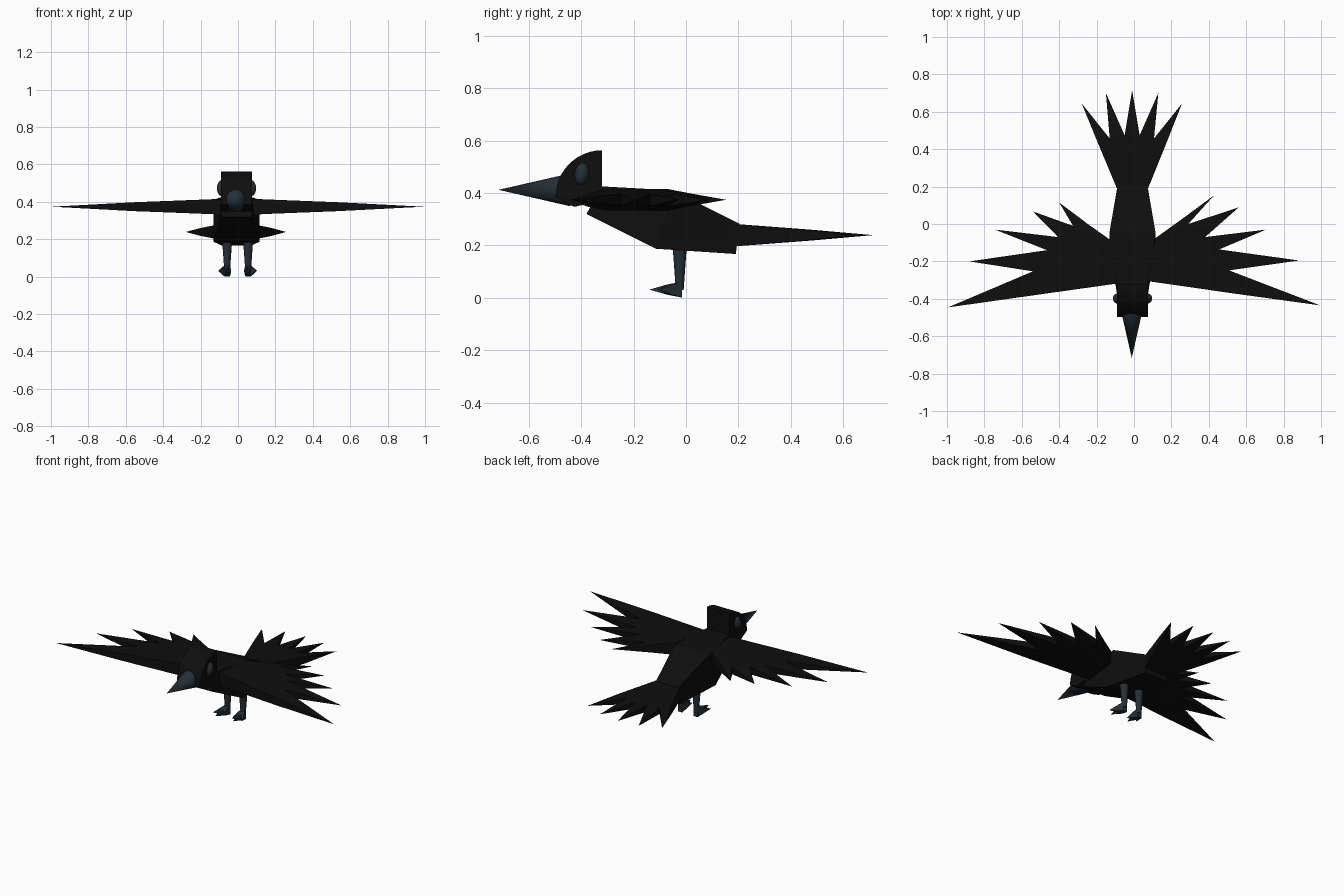
import bpy, bmesh, math
from mathutils import Vector

cube = bpy.data.objects.get("Cube")
if cube:
    bpy.data.objects.remove(cube, do_unlink=True)

CX = -0.008  # body centre line


def material(name, colour):
    m = bpy.data.materials.new(name)
    m.use_nodes = True
    m.diffuse_color = (*colour, 1)
    m.node_tree.nodes["Principled BSDF"].inputs["Base Color"].default_value = (*colour, 1)
    return m


BLACK = material("feather_black", (0.0045, 0.0045, 0.0045))
SLATE = material("slate_blue", (0.018, 0.029, 0.038))


def finish(bm, name, mat):
    bmesh.ops.recalc_face_normals(bm, faces=bm.faces[:])
    mesh = bpy.data.meshes.new(name)
    bm.to_mesh(mesh)
    bm.free()
    mesh.materials.append(mat)
    ob = bpy.data.objects.new(name, mesh)
    bpy.context.collection.objects.link(ob)
    return ob


def finish_primitive(name, mat):
    ob = bpy.context.object
    ob.name = name
    ob.data.materials.append(mat)
    bpy.ops.object.shade_smooth_by_angle(angle=math.radians(40))
    return ob


def fan(name, mat, root, valleys, tips, z, root_t, valley_t):
    """Tapered panel whose outer edge splits into pointed spikes."""
    bm = bmesh.new()
    n = len(tips)
    a, b = Vector(root[0]), Vector(root[1])

    def row(points, t):
        return [[bm.verts.new((p[0], p[1], z + s * t)) for p in points] for s in (1, -1)]

    inner = row([a.lerp(b, i / n) for i in range(n + 1)], root_t)
    outer = row(valleys, valley_t)
    for i, tip in enumerate(tips):
        end = bm.verts.new((tip[0], tip[1], z))
        for s in (0, 1):
            bm.faces.new((inner[s][i], inner[s][i + 1], outer[s][i + 1], outer[s][i]))
            bm.faces.new((outer[s][i], outer[s][i + 1], end))
        for k in (i, i + 1):
            bm.faces.new((outer[0][k], outer[1][k], end))
        bm.faces.new((inner[0][i], inner[0][i + 1], inner[1][i + 1], inner[1][i]))
    for k in (0, n):
        bm.faces.new((inner[0][k], inner[1][k], outer[1][k], outer[0][k]))
    return finish(bm, name, mat)


# Body: three slanted rectangular sections (bottom y, z, top y, z, half width)
bm = bmesh.new()
rings = []
for yb, zb, yt, zt, w in ((-0.38, 0.32, -0.32, 0.425, 0.082),
                          (-0.115, 0.187, -0.05, 0.41, 0.124),
                          (0.19, 0.167, 0.205, 0.282, 0.08)):
    rings.append([bm.verts.new((CX + x, y, z)) for x, y, z in
                  ((-w, yb, zb), (w, yb, zb), (w, yt, zt), (-w, yt, zt))])
for r, s in zip(rings, rings[1:]):
    for i in range(4):
        j = (i + 1) % 4
        bm.faces.new((r[i], r[j], s[j], s[i]))
bm.faces.new(rings[0])
bm.faces.new(rings[-1])
finish(bm, "body", BLACK)

# Head: quarter-round profile pulled across the width
profile = [(-0.32 - 0.178 * math.sin(t), 0.385 + 0.178 * math.cos(t))
           for t in (math.pi / 2 * i / 12 for i in range(13))]
profile += [(-0.427, 0.347), (-0.32, 0.37)]
bm = bmesh.new()
side = bm.faces.new([bm.verts.new((CX - 0.082, y, z)) for y, z in profile])
new = bmesh.ops.extrude_face_region(bm, geom=[side])["geom"]
bmesh.ops.translate(bm, vec=(0.164, 0, 0),
                    verts=[v for v in new if isinstance(v, bmesh.types.BMVert)])
finish(bm, "head", BLACK)

# Beak
bpy.ops.mesh.primitive_cone_add(vertices=32, radius1=0.063, radius2=0, depth=0.275,
                                location=(CX - 0.004, -0.578, 0.412),
                                rotation=(math.pi / 2, 0, 0))
finish_primitive("beak", SLATE)

# Tail feathers
fan("tail", BLACK, ((CX - 0.075, 0.17), (CX + 0.075, 0.17)),
    [(-0.2, 0.45), (-0.13, 0.457), (-0.05, 0.474), (0.03, 0.474), (0.107, 0.457), (0.18, 0.45)],
    [(-0.28, 0.645), (-0.15, 0.7), (-0.01, 0.715), (0.13, 0.7), (0.257, 0.645)],
    0.239, 0.044, 0.021)

# Wings
fan("right_wing", BLACK, ((-0.08, -0.317), (-0.12, -0.09)),
    [(-0.55, -0.383), (-0.54, -0.253), (-0.465, -0.14), (-0.406, -0.07), (-0.326, -0.01),
     (-0.25, 0.002)],
    [(-0.995, -0.446), (-0.88, -0.2), (-0.743, -0.03), (-0.54, 0.067), (-0.4, 0.115)],
    0.374, 0.042, 0.024)
fan("left_wing", BLACK, ((0.07, -0.305), (0.115, -0.075)),
    [(0.53, -0.371), (0.508, -0.248), (0.455, -0.136), (0.38, -0.07), (0.29, 0.0),
     (0.245, 0.018)],
    [(0.995, -0.435), (0.882, -0.195), (0.706, -0.03), (0.56, 0.089), (0.428, 0.153)],
    0.374, 0.042, 0.024)

# Eyes, legs and feet on both sides
for label, s in (("left", 1), ("right", -1)):
    bpy.ops.mesh.primitive_uv_sphere_add(segments=24, ring_count=12, radius=1,
                                         location=(CX + s * 0.078, -0.398, 0.473),
                                         rotation=(math.radians(-10), 0, 0))
    bpy.context.object.scale = (0.027, 0.027, 0.043)
    finish_primitive(label + "_eye", SLATE)

    x = CX + 0.006 + s * 0.056
    bpy.ops.mesh.primitive_cone_add(vertices=24, radius1=0.015, radius2=0.028, depth=0.18,
                                    location=(x, -0.024, 0.12))
    finish_primitive(label + "_leg", SLATE)

    fan(label + "_foot", SLATE, ((x - s * 0.014, -0.016), (x + s * 0.014, -0.016)),
        [(x + s * dx, y) for dx, y in ((-0.018, -0.055), (-0.006, -0.07),
                                       (0.012, -0.068), (0.026, -0.05))],
        [(x + s * dx, y) for dx, y in ((-0.022, -0.11), (0.008, -0.14), (0.048, -0.105))],
        0.031, 0.03, 0.02)
